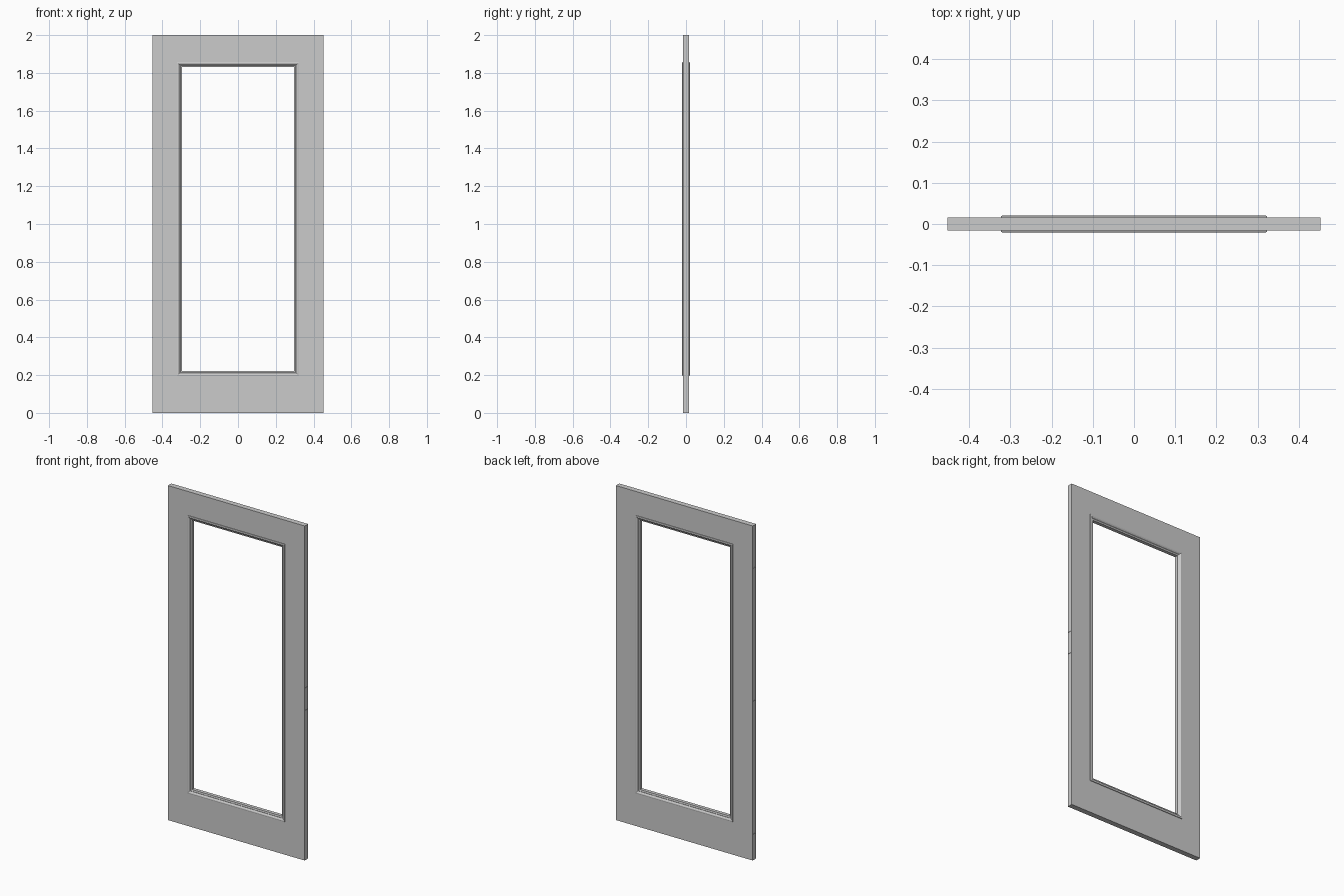
import bpy, bmesh
from mathutils import Vector

if "Cube" in bpy.data.objects:
    bpy.data.objects.remove(bpy.data.objects["Cube"])

W, H, T = 0.4525, 2.0, 0.016            # half width, height, half thickness
OX, Z0, Z1 = 0.297, 0.222, 1.831        # glazing opening


def box(name, lo, hi):
    bm = bmesh.new()
    bmesh.ops.create_cube(bm, size=1)
    lo, hi = Vector(lo), Vector(hi)
    for v in bm.verts:
        v.co = Vector((lo[i] + (v.co[i] + 0.5) * (hi[i] - lo[i]) for i in range(3)))
    me = bpy.data.meshes.new(name)
    bm.to_mesh(me)
    bm.free()
    ob = bpy.data.objects.new(name, me)
    bpy.context.collection.objects.link(ob)
    return ob


def cut(target, cutter):
    mod = target.modifiers.new("cut", 'BOOLEAN')
    mod.object, mod.operation, mod.solver = cutter, 'DIFFERENCE', 'EXACT'
    bpy.context.view_layer.objects.active = target
    bpy.ops.object.modifier_apply(modifier=mod.name)
    bpy.data.objects.remove(cutter)


def frame(name, profile):
    """Sweep a closed (outward offset, y) profile round the opening with mitred corners."""
    bm = bmesh.new()
    rings = []
    for sx, top in ((-1, False), (1, False), (1, True), (-1, True)):
        rings.append([bm.verts.new((sx * (OX + d), y, Z1 + d if top else Z0 - d))
                      for d, y in profile])
    n = len(profile)
    for i in range(4):
        a, b = rings[i], rings[(i + 1) % 4]
        for j in range(n):
            k = (j + 1) % n
            bm.faces.new((a[j], a[k], b[k], b[j]))
    bmesh.ops.recalc_face_normals(bm, faces=bm.faces)
    me = bpy.data.meshes.new(name)
    bm.to_mesh(me)
    bm.free()
    ob = bpy.data.objects.new(name, me)
    bpy.context.collection.objects.link(ob)


# Door slab with a glazing opening hidden behind the moulding
slab = box("door_slab", (-W, -T, 0), (W, T, H))
g = 0.014
cut(slab, box("opening_cutter", (-OX - g, -0.1, Z0 - g), (OX + g, 0.1, Z1 + g)))

# Three hinge mortises on the left edge
for zc in (0.205, 1.0, 1.795):
    cut(slab, box("hinge_cutter", (-W - 0.1, -0.011, zc - 0.05), (-W + 0.002, 0.1, zc + 0.05)))

# Latch and deadbolt mortises on the right edge, each with a recessed plate
for name, lo, hi in (("latch_plate", 0.895, 0.95), ("deadbolt_plate", 1.03, 1.085)):
    cut(slab, box("latch_cutter", (W - 0.003, -0.012, lo), (W + 0.1, 0.012, hi)))
    box(name, (W - 0.004, -0.0115, lo + 0.001), (W - 0.0012, 0.0115, hi - 0.001))

# Stepped glazing moulding, mirrored front to back
half = [(0.026, 0.0155), (0.0255, 0.0195), (0.021, 0.0205), (0.017, 0.0195),
        (0.010, 0.014), (0.008, 0.014), (0.005, 0.0115), (0.0, 0.0105)]
# The tongue at 0.014 seats the moulding in the slab opening
seat = [(0.014, 0.0155)]
outline = seat + half
frame("glazing_moulding", outline + [(d, -y) for d, y in reversed(outline)])
